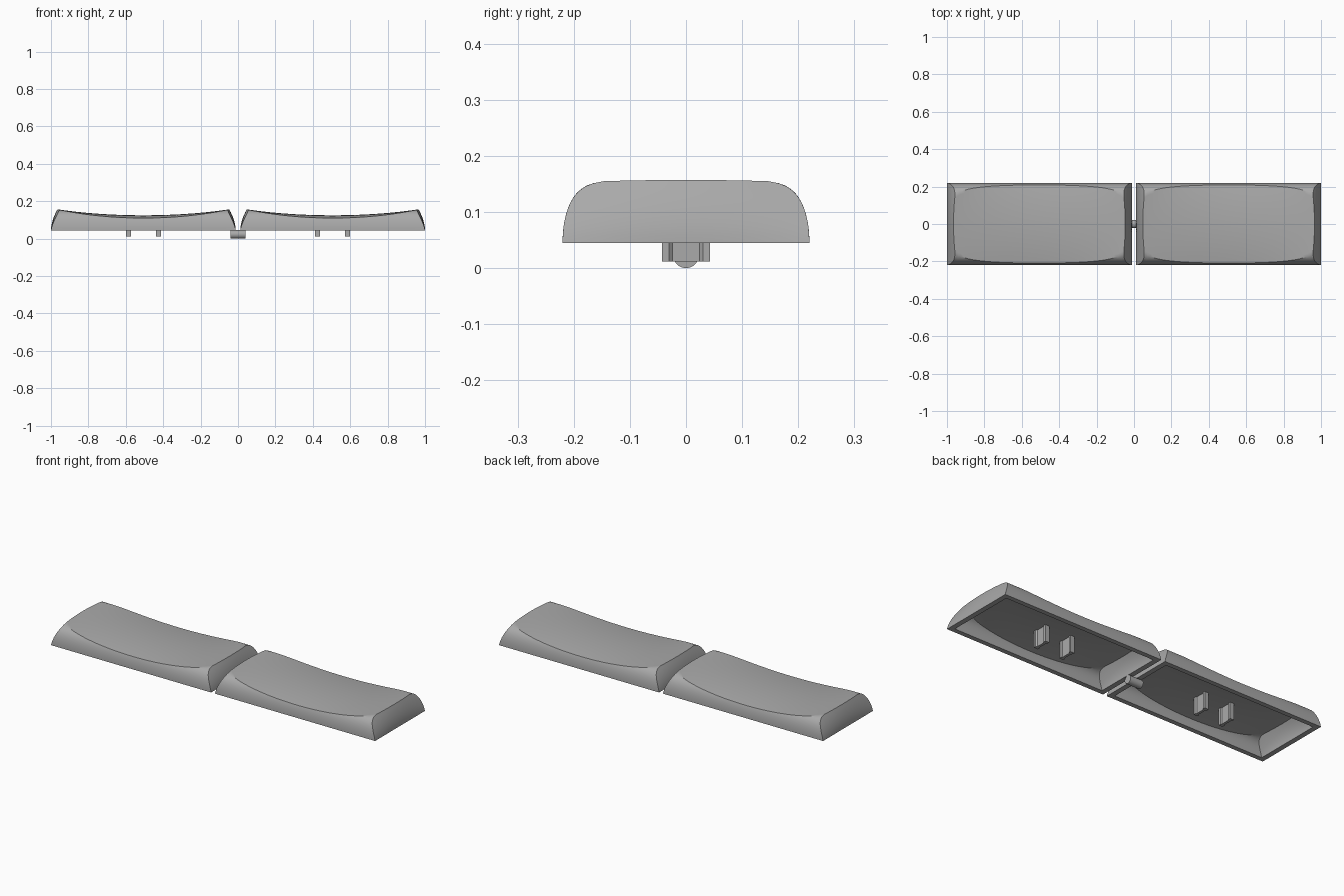
import bpy, bmesh, math

if "Cube" in bpy.data.objects:
    bpy.data.objects.remove(bpy.data.objects["Cube"])

grey = bpy.data.materials.new("neutral_grey")
grey.use_nodes = True
grey.diffuse_color = (0.4, 0.4, 0.4, 1)
grey.node_tree.nodes["Principled BSDF"].inputs["Base Color"].default_value = (0.4, 0.4, 0.4, 1)

BASE = 0.045
STATIONS, SIDE, TOP, WALL = 48, 10, 24, 8


def finish(name, bm, angle=30):
    bmesh.ops.remove_doubles(bm, verts=bm.verts, dist=1e-5)
    bmesh.ops.recalc_face_normals(bm, faces=bm.faces)
    mesh = bpy.data.meshes.new(name)
    bm.to_mesh(mesh)
    bm.free()
    mesh.materials.append(grey)
    obj = bpy.data.objects.new(name, mesh)
    bpy.context.collection.objects.link(obj)
    bpy.ops.object.select_all(action="DESELECT")
    obj.select_set(True)
    bpy.context.view_layer.objects.active = obj
    bpy.ops.object.shade_smooth_by_angle(angle=math.radians(angle))


def grid_faces(bm, grid):
    for a, b in zip(grid, grid[1:]):
        for i in range(len(a) - 1):
            bm.faces.new((a[i], a[i + 1], b[i + 1], b[i]))


# Domed skin with a scooped top; returns its open bottom edge as a loop
def cap_skin(bm, cx, hx, hy, rise):
    def arch(y):
        return BASE + rise * math.sqrt(max(0, 1 - abs(y / hy) ** 8))

    def scoop(s, y):
        return BASE + rise - 0.032 * (1 - s * s) - 0.34 * (1 - 0.7 * s * s) * y * y

    def half_length(y, z):
        t = (z - BASE) / rise
        return hx - 0.035 * t ** 1.8 - 0.02 * t * (y / hy) ** 2

    def section(s):
        lo, hi = 0.05, hy
        for _ in range(40):
            mid = (lo + hi) / 2
            if arch(mid) > scoop(s, mid):
                lo = mid
            else:
                hi = mid
        end = math.acos(min(1, (lo / hy) ** 4))
        side = []
        for i in range(SIDE):
            a = end * i / SIDE
            side.append((hy * math.cos(a) ** 0.25, BASE + rise * math.sin(a)))
        top = []
        for i in range(TOP + 1):
            y = lo * (1 - 2 * i / TOP)
            top.append((y, scoop(s, y)))
        return side + top + [(-y, z) for y, z in reversed(side)]

    rows = []
    for k in range(STATIONS + 1):
        s = 2 * k / STATIONS - 1
        rows.append([bm.verts.new((cx + s * half_length(y, z), y, z)) for y, z in section(s)])
    grid_faces(bm, rows)

    # Leaning end walls hang from the first and last sections
    feet = []
    for row, sign in ((rows[0], -1), (rows[-1], 1)):
        wall = [row]
        for j in range(1, WALL + 1):
            level = []
            for i, v in enumerate(row):
                if i in (0, len(row) - 1):
                    level.append(v)
                else:
                    z = v.co.z + (BASE - v.co.z) * j / WALL
                    level.append(bm.verts.new((cx + sign * half_length(v.co.y, z), v.co.y, z)))
            wall.append(level)
        for a, b in zip(wall, wall[1:]):
            for i in range(len(row) - 1):
                corners = list(dict.fromkeys((a[i], a[i + 1], b[i + 1], b[i])))
                bm.faces.new(corners)
        feet.append(wall[-1])
    left = [r[0] for r in rows]
    right = [r[-1] for r in rows]
    return left + feet[1][1:] + right[::-1][1:] + feet[0][::-1][1:-1]


# Hollow cap: outer skin, inner skin and flat rim
def cap(name, cx):
    bm = bmesh.new()
    outer = cap_skin(bm, cx, 0.494, 0.22, 0.112)
    inner = cap_skin(bm, cx, 0.466, 0.194, 0.09)
    n = len(outer)
    for i in range(n):
        j = (i + 1) % n
        bm.faces.new((outer[i], outer[j], inner[j], inner[i]))
    finish(name, bm)


# Mounting peg with a shallow groove on both broad faces
def peg(name, cx):
    outline = [(0.0125, 0.043), (0.0125, 0.03), (0.007, 0.024)]
    outline += [(x, -y) for x, y in reversed(outline)]
    outline += [(-x, -y) for x, y in outline]
    bm = bmesh.new()
    face = bm.faces.new([bm.verts.new((cx + x, y, 0.012)) for x, y in outline])
    lifted = bmesh.ops.extrude_face_region(bm, geom=[face])["geom"]
    for v in lifted:
        if isinstance(v, bmesh.types.BMVert):
            v.co.z = 0.108
    finish(name, bm)


for label, sign in (("left", 1), ("right", -1)):
    cap(label + "_cap", sign * 0.506)
    peg(label + "_inner_peg", sign * 0.425)
    peg(label + "_outer_peg", sign * 0.585)

# Round pin joining the two caps
bm = bmesh.new()
bmesh.ops.create_cone(bm, cap_ends=True, segments=32, radius1=0.0227, radius2=0.0227, depth=0.08)
for v in bm.verts:
    x, y, z = v.co
    v.co = (z, y, x + 0.0227)
finish("joining_pin", bm)
